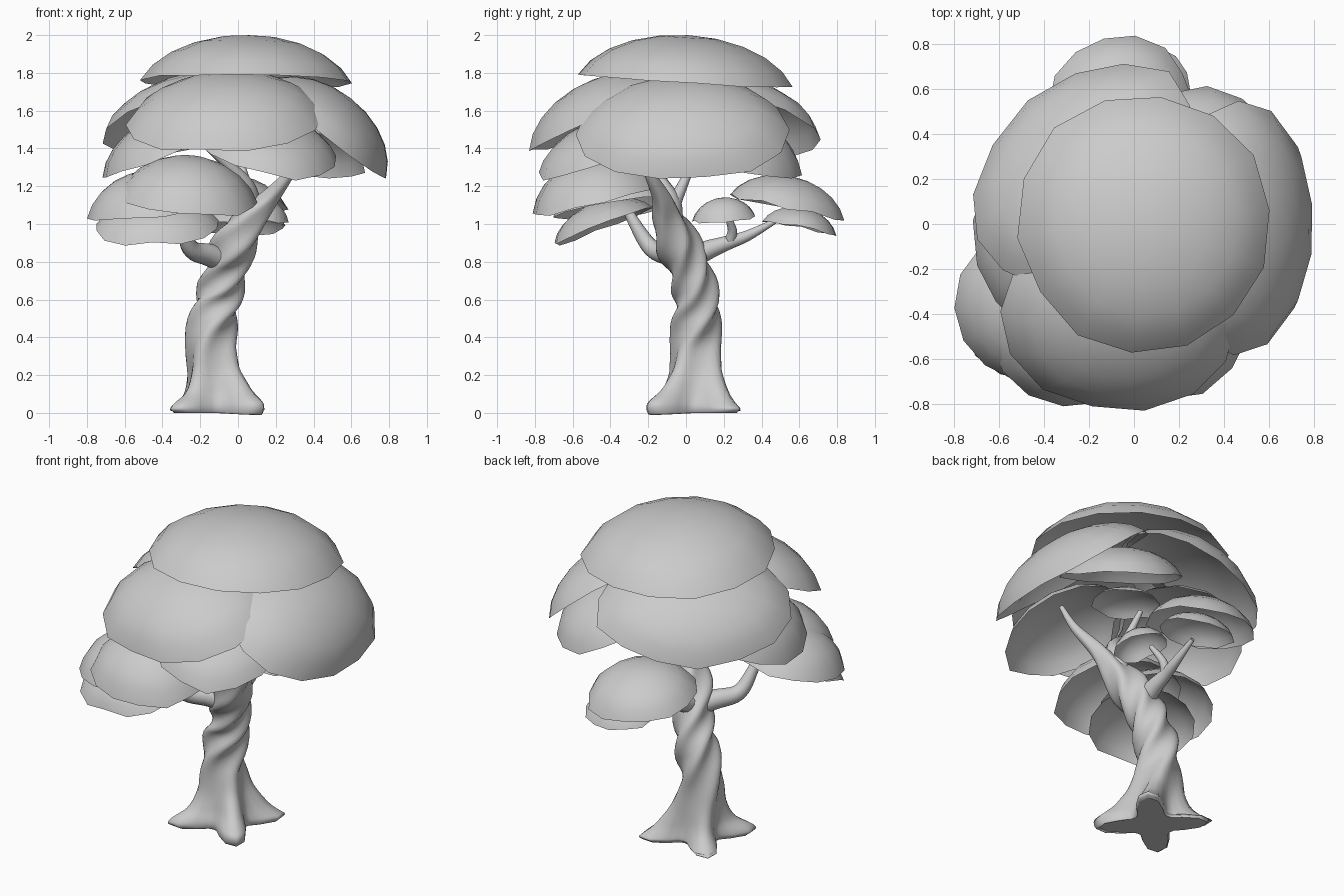
import bpy, bmesh, math, random
from mathutils import Vector, Quaternion

if "Cube" in bpy.data.objects:
    bpy.data.objects.remove(bpy.data.objects["Cube"])

random.seed(4)


def add_object(name, bm):
    bmesh.ops.recalc_face_normals(bm, faces=bm.faces)
    for f in bm.faces:
        f.smooth = len(f.verts) < 5
    me = bpy.data.meshes.new(name)
    bm.to_mesh(me)
    bm.free()
    ob = bpy.data.objects.new(name, me)
    bpy.context.collection.objects.link(ob)
    return ob


def spline(keys, steps):
    """Catmull-Rom through tuples of any length."""
    k = [keys[0]] + list(keys) + [keys[-1]]
    out = []
    for i in range(1, len(k) - 2):
        for s in range(steps):
            t = s / steps
            out.append([0.5 * (2 * b + (c - a) * t + (2 * a - 5 * b + 4 * c - d) * t * t
                               + (3 * b - a - 3 * c + d) * t ** 3)
                        for a, b, c, d in zip(k[i - 1], k[i], k[i + 1], k[i + 2])])
    return out + [list(keys[-1])]


def limb(name, keys, sides=12, steps=5):
    """Tube through (x, y, z, radius, lobe size, twist in degrees), with four twisted lobes."""
    pts = spline(keys, steps)
    bm = bmesh.new()
    rings = []
    for i, (x, y, z, r, amp, twist) in enumerate(pts):
        a = Vector(pts[max(i - 1, 0)][:3])
        b = Vector(pts[min(i + 1, len(pts) - 1)][:3])
        q = Vector((0, 0, 1)).rotation_difference(b - a)
        if i == 0:
            q.identity()
        ring = []
        for j in range(sides):
            th = 2 * math.pi * j / sides
            lobe = (0.5 + 0.5 * math.cos(4 * (th - math.radians(45 + twist)))) ** 1.6
            rr = r * (1 + amp * lobe)
            ring.append(bm.verts.new(Vector((x, y, z)) + q @ Vector((rr * math.cos(th), rr * math.sin(th), 0))))
        rings.append(ring)
    for lo, hi in zip(rings, rings[1:]):
        for j in range(sides):
            bm.faces.new((lo[j], lo[(j + 1) % sides], hi[(j + 1) % sides], hi[j]))
    bm.faces.new(rings[0][::-1])
    bm.faces.new(rings[-1])
    return add_object(name, bm)


def dome(name, centre, axis, rx, ry, h, turn=0, sides=14, rows=5):
    """Open leaf shell: a cap with an uneven rim, turned about z, then tilted towards axis."""
    q = Vector((0, 0, 1)).rotation_difference(Vector(axis)) @ Quaternion((0, 0, 1), math.radians(turn))
    bend = math.radians(72)
    bm = bmesh.new()
    top = bm.verts.new(Vector(centre) + q @ Vector((0, 0, h)))
    spin = random.random()
    rim = [random.uniform(0.96, 1.03) for _ in range(sides)]
    prev = None
    for i in range(1, rows + 1):
        t = i / rows
        z = h * (math.cos(t * bend) - math.cos(bend)) / (1 - math.cos(bend))
        ring = []
        for j in range(sides):
            th = 2 * math.pi * (j + spin) / sides
            s = math.sin(t * bend) / math.sin(bend) * (1 + (rim[j] - 1) * t)
            dz = (1 - rim[j]) * 0.3 * t ** 3
            ring.append(bm.verts.new(Vector(centre) + q @ Vector((rx * s * math.cos(th), ry * s * math.sin(th), z + dz))))
        for j in range(sides):
            k = (j + 1) % sides
            if prev:
                bm.faces.new((prev[j], ring[j], ring[k], prev[k]))
            else:
                bm.faces.new((top, ring[j], ring[k]))
        prev = ring
    return add_object(name, bm)


# Trunk with spreading roots, twisting up into the main limb
limb("trunk", [
    (-0.11, 0.04, 0.0, 0.13, 1.45, 0), (-0.11, 0.04, 0.03, 0.145, 1.35, 0),
    (-0.115, 0.045, 0.11, 0.13, 0.8, 2), (-0.13, 0.05, 0.22, 0.118, 0.42, 8),
    (-0.145, 0.05, 0.36, 0.11, 0.3, 25), (-0.13, 0.055, 0.5, 0.106, 0.3, 65),
    (-0.095, 0.05, 0.64, 0.1, 0.3, 125), (-0.06, 0.01, 0.78, 0.094, 0.3, 190),
    (-0.01, -0.05, 0.91, 0.098, 0.28, 245), (0.07, -0.1, 1.03, 0.072, 0.22, 285),
    (0.17, -0.13, 1.14, 0.046, 0.1, 310), (0.28, -0.2, 1.28, 0.026, 0, 330),
    (0.34, -0.25, 1.42, 0.014, 0, 340)], sides=32, steps=6)

# Side branches
branches = {
    "left_branch": [(-0.03, 0.01, 0.79, 0.07), (-0.15, -0.08, 0.835, 0.06), (-0.25, -0.18, 0.87, 0.047),
                    (-0.29, -0.27, 1.0, 0.032), (-0.32, -0.35, 1.16, 0.018)],
    "back_branch": [(-0.06, -0.02, 0.8, 0.07), (-0.05, 0.11, 0.86, 0.052), (-0.05, 0.22, 0.9, 0.038),
                    (-0.04, 0.33, 0.94, 0.028), (-0.04, 0.48, 1.02, 0.013)],
    "back_twig": [(-0.05, 0.23, 0.9, 0.033), (-0.01, 0.245, 0.97, 0.024), (0.05, 0.21, 1.06, 0.014)],
    "upper_branch": [(0.03, -0.08, 0.96, 0.06), (0.06, -0.08, 1.1, 0.058), (0.04, -0.13, 1.2, 0.048),
                     (-0.04, -0.19, 1.3, 0.03), (-0.17, -0.26, 1.41, 0.014)],
    "upper_twig": [(0.06, -0.08, 1.08, 0.045), (0.05, -0.03, 1.18, 0.03), (0.0, 0.06, 1.38, 0.015)],
}
for name, keys in branches.items():
    limb(name, [k + (0, 0) for k in keys])

# Leaf shells, from the crown downwards: centre, axis, radii, height
dome("crown_top", (0.055, 0, 1.75), (0.02, 0.06, 1), 0.57, 0.59, 0.25)
dome("crown_front", (-0.06, -0.41, 1.55), (-0.05, -0.36, 0.9), 0.53, 0.46, 0.23)
dome("crown_right", (0.455, -0.02, 1.485), (0.6, -0.03, 0.78), 0.43, 0.57, 0.23)
dome("crown_back_left", (-0.22, 0.23, 1.55), (-0.29, 0.32, 0.9), 0.58, 0.45, 0.22, turn=45)
dome("crown_back_right", (0.32, 0.27, 1.39), (0.26, 0.32, 0.9), 0.37, 0.36, 0.18)
dome("crown_left", (-0.37, -0.05, 1.39), (-0.36, -0.05, 0.9), 0.37, 0.44, 0.19)
dome("crown_front_lower", (0.16, -0.41, 1.39), (0.17, -0.32, 0.9), 0.38, 0.4, 0.17)
dome("inner_small", (0.1, 0.05, 1.39), (0, 0.1, 1), 0.2, 0.2, 0.08)

# Low front left cluster
dome("left_cluster_top", (-0.27, -0.47, 1.125), (0.06, -0.22, 0.95), 0.38, 0.36, 0.235)
dome("left_cluster_side", (-0.48, -0.37, 1.08), (-0.14, -0.14, 0.95), 0.32, 0.34, 0.2)
dome("left_cluster_low", (-0.43, -0.44, 0.99), (-0.05, -0.36, 0.95), 0.33, 0.28, 0.13)

# Low back cluster
dome("back_cluster_top", (-0.06, 0.53, 1.085), (0, 0.2, 0.95), 0.32, 0.32, 0.17)
dome("back_cluster_low", (0.03, 0.6, 0.98), (0, 0.18, 0.95), 0.23, 0.2, 0.11)
dome("back_cluster_inner", (0.12, 0.2, 1.03), (0.15, -0.1, 1), 0.15, 0.17, 0.11)
